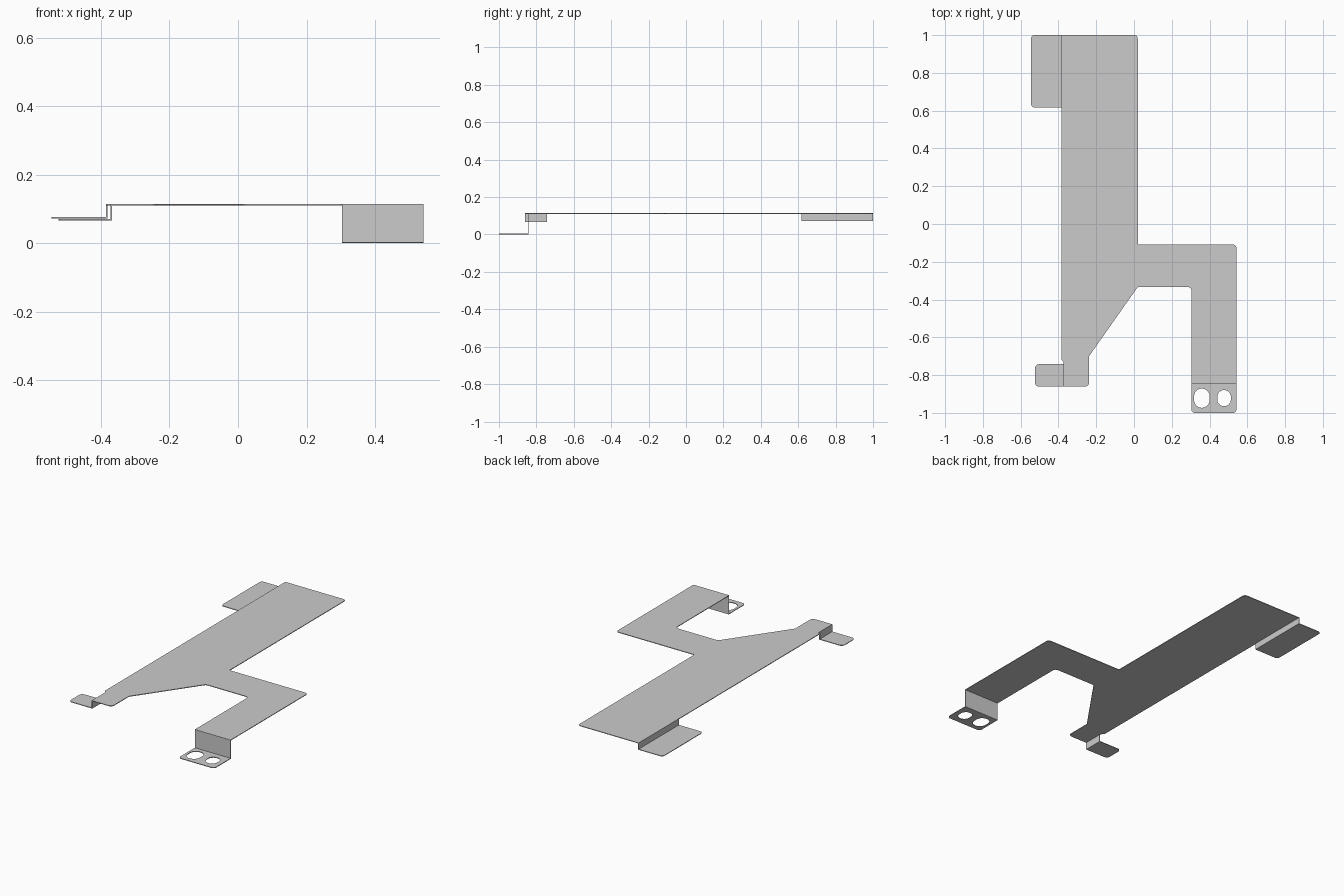
import bpy, bmesh, math
from mathutils import Vector

if "Cube" in bpy.data.objects:
    bpy.data.objects.remove(bpy.data.objects["Cube"])

T = 0.004          # sheet thickness
TOP = 0.114        # upper face of the main plate


def rounded(points, steps=5):
    """Closed outline from (x, y, corner radius) points."""
    out = []
    n = len(points)
    for i, (x, y, r) in enumerate(points):
        p = Vector((x, y))
        if r == 0:
            out.append(p)
            continue
        a = (Vector(points[i - 1][:2]) - p).normalized()
        b = (Vector(points[(i + 1) % n][:2]) - p).normalized()
        half = a.angle(b) / 2
        d = r / math.tan(half)
        centre = p + (a + b).normalized() * (r / math.sin(half))
        start, end = p + a * d - centre, p + b * d - centre
        sweep = start.angle(end)
        for k in range(steps + 1):
            t = k / steps
            v = (start * math.sin((1 - t) * sweep) + end * math.sin(t * sweep)) / math.sin(sweep)
            out.append(centre + v)
    return out


def slot(cx, cy, rx, ry, n=16):
    """Upright round-ended slot outline."""
    pts = []
    for k in range(2 * n):
        a = math.pi * (k + 0.5) / n
        shift = (ry - rx) * (1 if a < math.pi else -1)
        pts.append(Vector((cx + rx * math.cos(a), cy + shift + rx * math.sin(a))))
    return pts


def sheet(name, z, outline, holes=()):
    """Flat sheet with its underside at z, cut from outline and holes."""
    cu = bpy.data.curves.new(name + "_profile", 'CURVE')
    cu.dimensions, cu.fill_mode, cu.extrude = '2D', 'BOTH', T / 2
    for loop in (outline, *holes):
        sp = cu.splines.new('POLY')
        sp.points.add(len(loop) - 1)
        for q, v in zip(sp.points, loop):
            q.co = (v.x, v.y, 0, 1)
        sp.use_cyclic_u = True
    tmp = bpy.data.objects.new(name + "_profile", cu)
    bpy.context.collection.objects.link(tmp)
    dg = bpy.context.evaluated_depsgraph_get()
    me = bpy.data.meshes.new_from_object(tmp.evaluated_get(dg))
    bpy.data.objects.remove(tmp)
    bm = bmesh.new()
    bm.from_mesh(me)
    bmesh.ops.remove_doubles(bm, verts=bm.verts, dist=1e-5)
    bmesh.ops.recalc_face_normals(bm, faces=bm.faces)
    for f in bm.faces:
        f.smooth = False
    bm.to_mesh(me)
    bm.free()
    me.name = name
    ob = bpy.data.objects.new(name, me)
    ob.location.z = z + T / 2
    bpy.context.collection.objects.link(ob)


def wall(name, x0, x1, y0, y1, z0, z1):
    """Upright bend between two sheets."""
    bpy.ops.mesh.primitive_cube_add(size=1, location=((x0 + x1) / 2, (y0 + y1) / 2, (z0 + z1) / 2))
    ob = bpy.context.object
    ob.name = name
    ob.scale = (x1 - x0, y1 - y0, z1 - z0)


# Main plate with side arm and tapered front end
sheet("main_plate", TOP - T, rounded([
    (-0.385, 1.0, 0), (0.02, 1.0, 0.018), (0.02, -0.109, 0.006),
    (0.542, -0.109, 0.018), (0.542, -0.845, 0), (0.304, -0.845, 0),
    (0.304, -0.333, 0.02), (0.02, -0.333, 0.02), (-0.238, -0.70, 0.015),
    (-0.238, -0.861, 0.022), (-0.372, -0.861, 0), (-0.372, -0.732, 0.008),
    (-0.385, -0.718, 0.008)]))

# Side tabs, each stepped down from the plate by a short wall
for name, x0, x1, y0, y1, z, r in (
        ("back_tab", -0.545, -0.385, 0.617, 1.0, 0.072, 0.018),
        ("front_tab", -0.524, -0.372, -0.861, -0.742, 0.066, 0.022)):
    sheet(name, z, rounded([(x0, y0, r), (x1 + T, y0, 0), (x1 + T, y1, 0), (x0, y1, r)]))
    wall(name + "_wall", x1, x1 + T, y0, y1, z + T, TOP - T)

# Mounting foot with two slots, below the arm
sheet("foot", 0, rounded([
    (0.304, -1.0, 0.018), (0.542, -1.0, 0.018), (0.542, -0.841, 0), (0.304, -0.841, 0)]),
    [slot(0.359, -0.922, 0.041, 0.051), slot(0.477, -0.922, 0.036, 0.043)])
wall("foot_wall", 0.304, 0.542, -0.845, -0.841, T, TOP - T)
